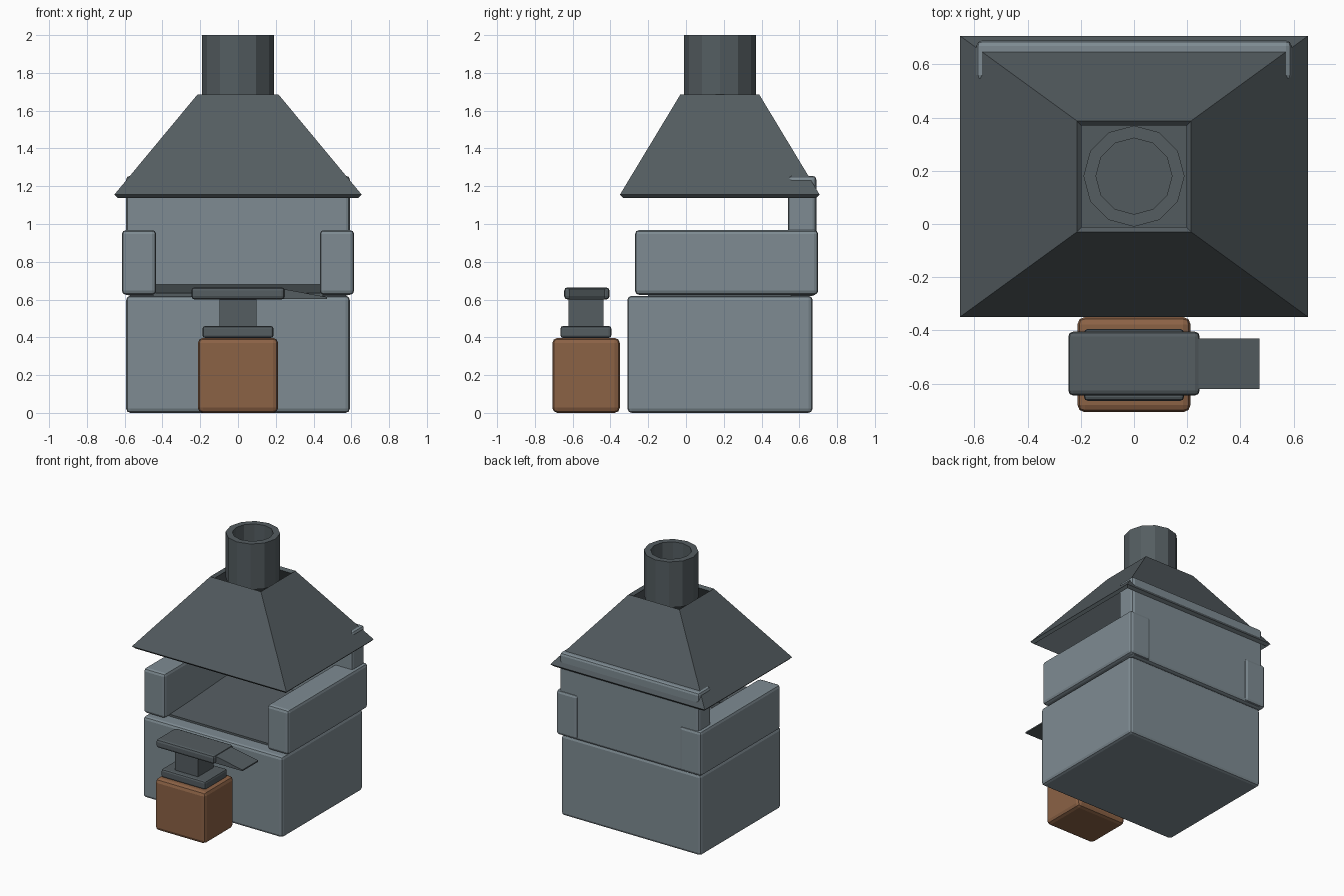
import bpy, bmesh, math

if "Cube" in bpy.data.objects:
    bpy.data.objects.remove(bpy.data.objects["Cube"], do_unlink=True)


def material(name, rgb):
    m = bpy.data.materials.new(name)
    m.use_nodes = True
    m.diffuse_color = (*rgb, 1)
    m.node_tree.nodes["Principled BSDF"].inputs["Base Color"].default_value = (*rgb, 1)
    return m


STONE = material("grey stone", (0.21, 0.26, 0.29))
IRON = material("dark iron", (0.089, 0.109, 0.119))
WOOD = material("brown wood", (0.26, 0.122, 0.06))


def make(name, bm, mat):
    bmesh.ops.recalc_face_normals(bm, faces=bm.faces)
    mesh = bpy.data.meshes.new(name)
    bm.to_mesh(mesh)
    bm.free()
    mesh.materials.append(mat)
    obj = bpy.data.objects.new(name, mesh)
    bpy.context.collection.objects.link(obj)
    return obj


def box(name, xs, ys, zs, mat, bevel=0.0):
    bm = bmesh.new()
    bmesh.ops.create_cube(bm, size=1)
    for v in bm.verts:
        for i, (lo, hi) in enumerate((xs, ys, zs)):
            v.co[i] = lo if v.co[i] < 0 else hi
    obj = make(name, bm, mat)
    if bevel:
        mod = obj.modifiers.new("Rounded edges", "BEVEL")
        mod.width = bevel
        mod.segments = 2
    return obj


def loft(name, rings, mat):
    """Join a closed cycle of vertex rings into a hollow shell."""
    bm = bmesh.new()
    loops = [[bm.verts.new(p) for p in ring] for ring in rings]
    n = len(loops[0])
    for k, a in enumerate(loops):
        b = loops[(k + 1) % len(loops)]
        for i in range(n):
            j = (i + 1) % n
            bm.faces.new((a[i], a[j], b[j], b[i]))
    return make(name, bm, mat)


def rect(x, y0, y1, z, inset=0.0):
    x, y0, y1 = x - inset, y0 + inset, y1 - inset
    return [(-x, y0, z), (x, y0, z), (x, y1, z), (-x, y1, z)]


def circle(r, z, cy, n=12):
    steps = [2 * math.pi * i / n for i in range(n)]
    return [(r * math.cos(a), cy + r * math.sin(a), z) for a in steps]


def extrude_profile(name, points, axis, lo, hi, mat):
    """Extrude a profile given in the other two axes."""
    def place(p, d):
        return (d, p[0], p[1]) if axis == "x" else (p[0], d, p[1])
    bm = bmesh.new()
    face = bm.faces.new([bm.verts.new(place(p, lo)) for p in points])
    grown = bmesh.ops.extrude_face_region(bm, geom=[face])["geom"]
    for v in grown:
        if isinstance(v, bmesh.types.BMVert):
            v.co["xyz".index(axis)] = hi
    return make(name, bm, mat)


# Forge masonry
box("forge_base", (-0.592, 0.592), (-0.31, 0.67), (0, 0.62), STONE, 0.022)
box("back_wall", (-0.592, 0.592), (0.54, 0.69), (0.62, 1.255), STONE, 0.02)
for side, s in (("left", 1), ("right", -1)):
    xs = sorted((s * 0.433, s * 0.615))
    box(side + "_side_wall", xs, (-0.27, 0.70), (0.625, 0.968), STONE, 0.022)

# Sloping hearth bed between the side walls
extrude_profile("hearth_bed", [(-0.2, 0.61), (0.56, 0.61), (0.56, 0.68), (-0.2, 0.635)],
                "x", -0.45, 0.45, IRON)

# Hollow hood and flue
t = 0.018
loft("hood", [rect(0.655, -0.35, 0.708, 1.155),
              rect(0.215, -0.03, 0.388, 1.685),
              rect(0.215, -0.03, 0.388, 1.685 - t, t),
              rect(0.655, -0.35, 0.708, 1.155 - t, t)], IRON)
loft("chimney", [circle(0.19, 1.65, 0.18), circle(0.19, 2.0, 0.18),
                 circle(0.143, 2.0, 0.18), circle(0.143, 1.65, 0.18)], IRON)

# Anvil on its block
box("anvil_block", (-0.213, 0.213), (-0.708, -0.35), (0, 0.397), WOOD, 0.028)
box("anvil_foot", (-0.188, 0.188), (-0.665, -0.395), (0.397, 0.46), IRON, 0.014)
box("anvil_neck", (-0.097, 0.097), (-0.622, -0.437), (0.45, 0.61), IRON)
box("anvil_top", (-0.247, 0.247), (-0.645, -0.405), (0.6, 0.665), IRON, 0.018)
extrude_profile("anvil_horn", [(0.2, 0.603), (0.472, 0.603), (0.472, 0.613), (0.23, 0.658), (0.2, 0.658)],
                "y", -0.62, -0.43, IRON)
